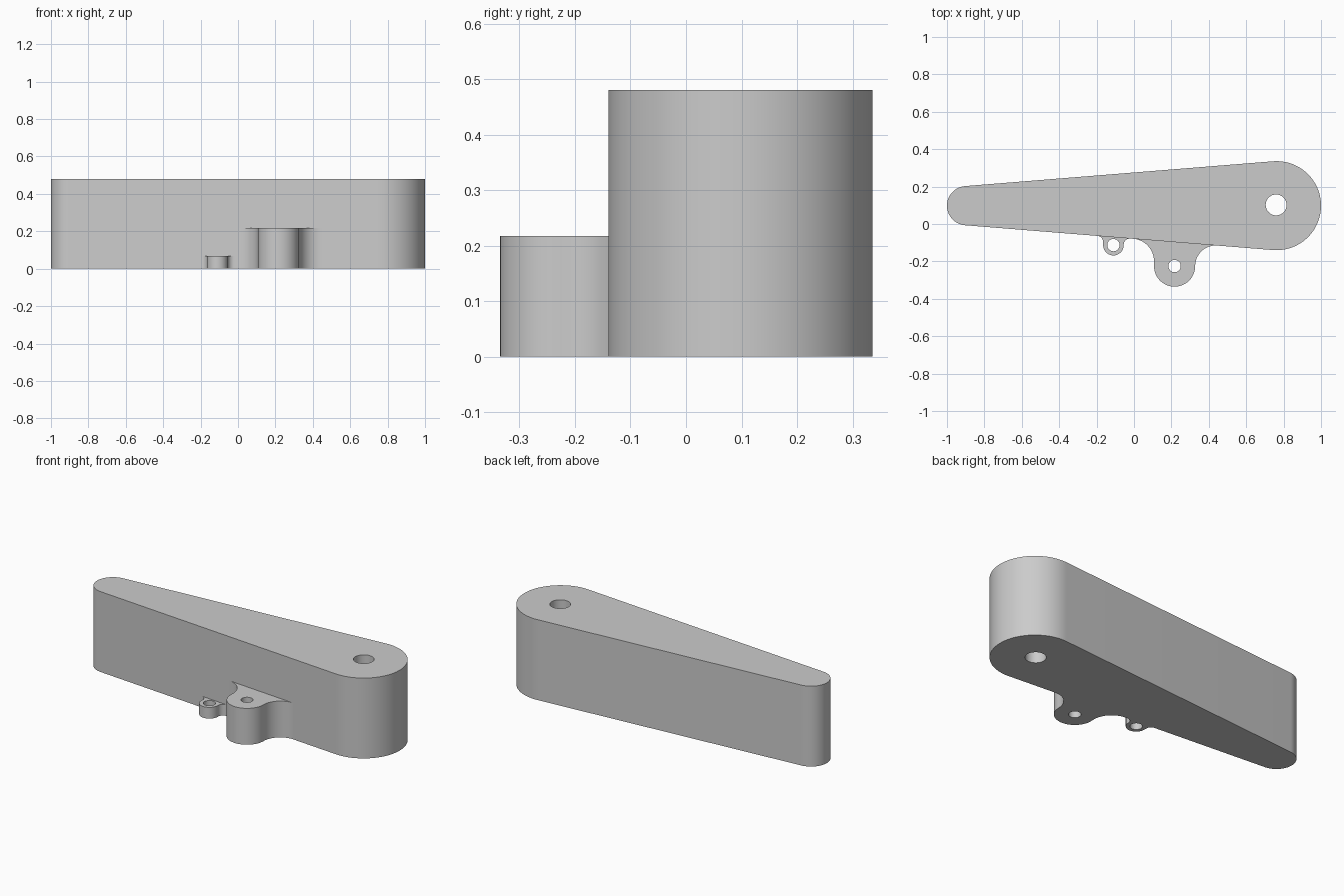
import bpy
from math import sin, cos, tan, pi, asin

cube = bpy.data.objects.get("Cube")
if cube:
    bpy.data.objects.remove(cube, do_unlink=True)

grey = bpy.data.materials.new("plain grey")
grey.use_nodes = True
grey.diffuse_color = (0.6, 0.6, 0.6, 1)
grey.node_tree.nodes["Principled BSDF"].inputs["Base Color"].default_value = (0.6, 0.6, 0.6, 1)

# Arm layout: two round ends joined by tangent sides
AXIS_Y = 0.098
BIG_X, BIG_R = 0.762, 0.238
TIP_X, TIP_R = -0.895, 0.105
TAPER = asin((BIG_R - TIP_R) / (BIG_X - TIP_X))


def arc(x, y, r, start, end, steps=32):
    return [(x + r * cos(start + (end - start) * i / steps),
             y + r * sin(start + (end - start) * i / steps)) for i in range(steps + 1)]


def side_y(x):
    """Height in plan of the arm's front side."""
    return AXIS_Y - BIG_R * cos(TAPER) - tan(TAPER) * (x - BIG_X + BIG_R * sin(TAPER))


def plate(name, outline, hole, height):
    """Extrude an outline with a round hole up from the ground."""
    curve = bpy.data.curves.new(name, "CURVE")
    curve.dimensions = "2D"
    curve.fill_mode = "BOTH"
    curve.extrude = height / 2
    for loop in (outline, arc(*hole, 0, 2 * pi)[:-1]):
        spline = curve.splines.new("POLY")
        spline.points.add(len(loop) - 1)
        for point, (x, y) in zip(spline.points, loop):
            point.co = (x, y, 0, 1)
        spline.use_cyclic_u = True
    obj = bpy.data.objects.new(name, curve)
    bpy.context.collection.objects.link(obj)
    obj.location.z = height / 2
    bpy.ops.object.select_all(action="DESELECT")
    obj.select_set(True)
    bpy.context.view_layer.objects.active = obj
    bpy.ops.object.convert(target="MESH")
    obj = bpy.context.object
    obj.name = name
    # Weld the caps to the walls
    bpy.ops.object.mode_set(mode="EDIT")
    bpy.ops.mesh.select_all(action="SELECT")
    bpy.ops.mesh.remove_doubles(threshold=0.0001)
    bpy.ops.mesh.normals_make_consistent(inside=False)
    bpy.ops.object.mode_set(mode="OBJECT")
    obj.data.materials.clear()
    obj.data.materials.append(grey)
    bpy.ops.object.shade_smooth_by_angle(angle=pi / 6)


def lug(name, x, y, r, hole_r, left_fillet, right_fillet, height):
    """Round eyelet blended into the arm's front side by two fillets."""
    lx, rx = x - r - left_fillet, x + r + right_fillet
    ly = side_y(lx) - left_fillet / cos(TAPER)
    ry = side_y(rx) - right_fillet / cos(TAPER)
    outline = arc(lx, ly, left_fillet, pi / 2 - TAPER, 0, 16)
    outline += arc(x, y, r, pi, 2 * pi)
    outline += arc(rx, ry, right_fillet, pi, pi / 2 - TAPER, 16)
    plate(name, outline, (x, y, hole_r), height)


# Tapered arm with pivot hole
half = pi / 2 + TAPER
plate("tapered_arm",
      arc(BIG_X, AXIS_Y, BIG_R, -half, half, 64) + arc(TIP_X, AXIS_Y, TIP_R, half, 2 * pi - half),
      (0.76, 0.102, 0.056), 0.48)

# Eyelets on the front side
lug("large_lug", 0.217, -0.225, 0.11, 0.033, 0.12, 0.11, 0.217)
lug("small_lug", -0.11, -0.113, 0.055, 0.033, 0.033, 0.033, 0.067)
